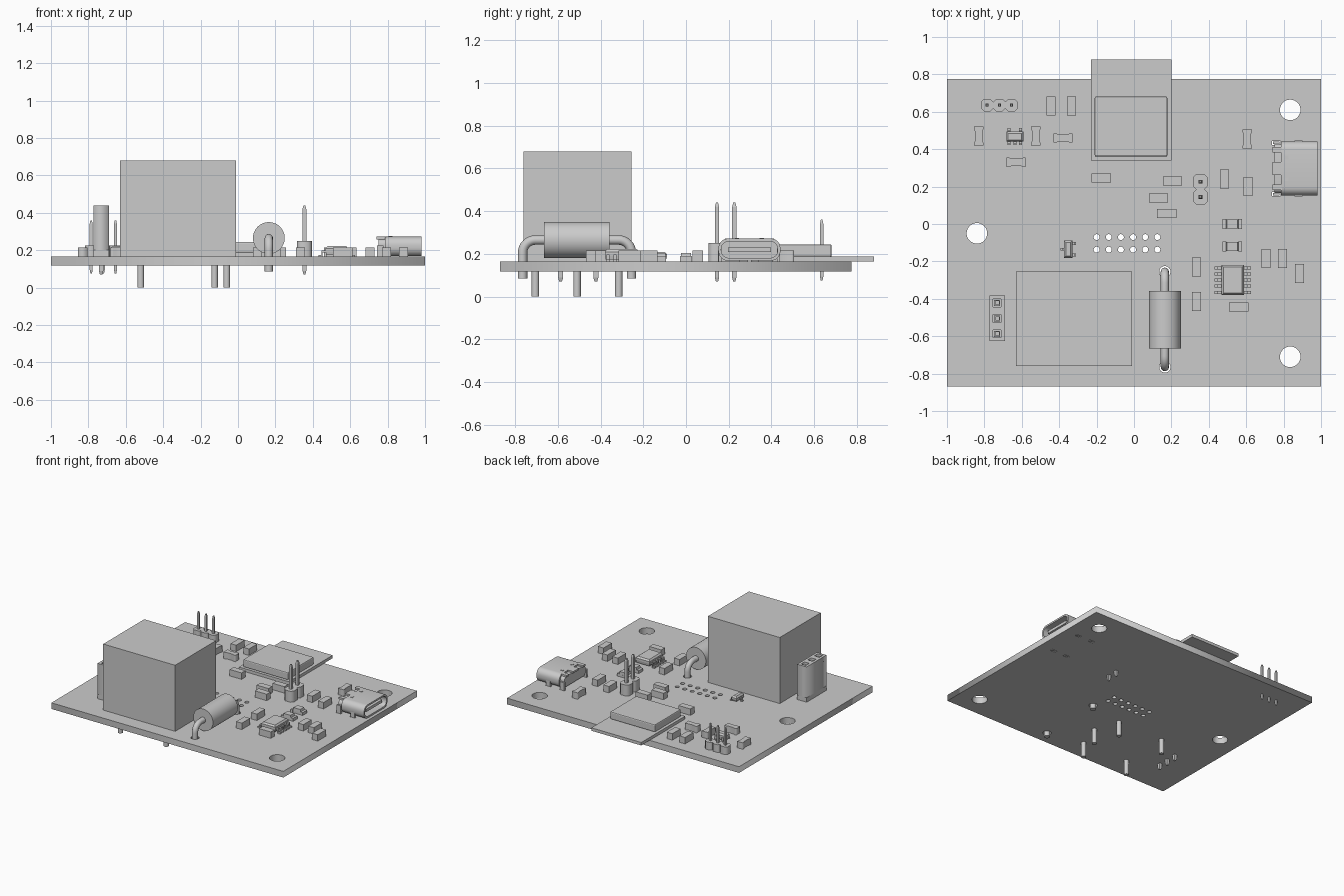
import bpy, bmesh, math
from mathutils import Vector, Matrix

if "Cube" in bpy.data.objects:
    bpy.data.objects.remove(bpy.data.objects["Cube"], do_unlink=True)

TOP, BOTTOM = 0.165, 0.117
grey = bpy.data.materials.new("plain grey")
grey.use_nodes = True
GREY = (0.6, 0.6, 0.6, 1)
grey.diffuse_color = GREY
grey.node_tree.nodes["Principled BSDF"].inputs["Base Color"].default_value = GREY


def finish(ob, smooth=False):
    bpy.ops.object.select_all(action="DESELECT")
    ob.select_set(True)
    bpy.context.view_layer.objects.active = ob
    if ob.type == "CURVE":
        bpy.ops.object.convert(target="MESH")
        ob = bpy.context.view_layer.objects.active
    ob.data.materials.clear()
    ob.data.materials.append(grey)
    if smooth:
        bpy.ops.object.shade_smooth_by_angle(angle=math.radians(35))
    return ob


def add_mesh(name, bm, smooth=False):
    bmesh.ops.recalc_face_normals(bm, faces=bm.faces)
    me = bpy.data.meshes.new(name)
    bm.to_mesh(me)
    bm.free()
    ob = bpy.data.objects.new(name, me)
    bpy.context.collection.objects.link(ob)
    return finish(ob, smooth)


def boxes(name, ranges, bevel=0):
    """One object from boxes given as (x0, x1, y0, y1, z0, z1)."""
    bm = bmesh.new()
    for x0, x1, y0, y1, z0, z1 in ranges:
        size = Matrix.Diagonal((x1 - x0, y1 - y0, z1 - z0, 1))
        mid = Matrix.Translation(((x0 + x1) / 2, (y0 + y1) / 2, (z0 + z1) / 2))
        bmesh.ops.create_cube(bm, size=1, matrix=mid @ size)
    if bevel:
        bmesh.ops.bevel(bm, geom=bm.edges[:], offset=bevel, segments=2, affect="EDGES", profile=0.5)
    return add_mesh(name, bm)


def stack(name, x, y, rings, sides=4):
    """Loft of square or round rings given as (half x, half y, z)."""
    bm = bmesh.new()
    k = math.sqrt(2) if sides == 4 else 1
    loops = [[bm.verts.new((x + k * hx * math.cos(a), y + k * hy * math.sin(a), z))
              for a in [math.tau * (i + 0.5) / sides for i in range(sides)]]
             for hx, hy, z in rings]
    for lo, hi in zip(loops, loops[1:]):
        for i in range(sides):
            j = (i + 1) % sides
            bm.faces.new((lo[i], lo[j], hi[j], hi[i]))
    bm.faces.new(loops[0])
    bm.faces.new(loops[-1])
    return add_mesh(name, bm, sides > 4)


def circle(x, y, r, n=32):
    return [(x + r * math.cos(math.tau * i / n), y + r * math.sin(math.tau * i / n)) for i in range(n)]


def rect(x, y, hx, hy):
    return [(x - hx, y - hy), (x + hx, y - hy), (x + hx, y + hy), (x - hx, y + hy)]


def slab(name, loops, lo, hi, sideways=False, smooth=False):
    """Filled outline with holes, extruded along z, or along x if sideways."""
    cu = bpy.data.curves.new(name, "CURVE")
    cu.dimensions, cu.fill_mode, cu.extrude = "2D", "BOTH", (hi - lo) / 2
    for pts in loops:
        sp = cu.splines.new("POLY")
        sp.points.add(len(pts) - 1)
        for p, (a, b) in zip(sp.points, pts):
            p.co = (a, b, 0, 1)
        sp.use_cyclic_u = True
    ob = bpy.data.objects.new(name, cu)
    bpy.context.collection.objects.link(ob)
    mid = (lo + hi) / 2
    ob.location = (mid, 0, 0) if sideways else (0, 0, mid)
    if sideways:
        ob.rotation_euler = (math.pi / 2, 0, math.pi / 2)
    return finish(ob, smooth)


def pin(name, x, y, r, z0, z1):
    stack(name, x, y, [(r / 2, r / 2, z0), (r, r, z0 + 0.02), (r, r, z1 - 0.02), (r / 2, r / 2, z1)])


# Circuit board with mounting holes, vias, lead holes and socket slots
LEAD_X, LEAD_Y = 0.165, (-0.765, -0.255)
USB_Y, USB_W = 0.297, 0.145
holes = [circle(x, y, 0.055) for x, y in ((0.835, 0.61), (0.835, -0.71), (-0.84, -0.05))]
holes += [circle(-0.2 + 0.065 * i, y, 0.016, 16) for i in range(6) for y in (-0.07, -0.137)]
holes += [circle(LEAD_X, y, 0.03, 24) for y in LEAD_Y]
tabs = [(x, USB_Y + s * (USB_W - 0.008)) for x in (0.76, 0.88) for s in (-1, 1)]
holes += [rect(x, y, 0.022, 0.011) for x, y in tabs]
slab("circuit_board", [[(-1, -0.87), (1, -0.87), (1, 0.775), (-1, 0.775)]] + holes, BOTTOM, TOP)

# Relay and its five legs
boxes("relay_case", [(-0.63, -0.01, -0.76, -0.255, TOP, 0.68)])
for x, y in ((-0.52, -0.705), (-0.52, -0.315), (-0.125, -0.705), (-0.125, -0.315), (-0.06, -0.51)):
    stack("relay_leg", x, y, [(0.018, 0.018, 0), (0.018, 0.018, TOP)], 16)

# Tall socket strip with three square openings
SOCKETS = (-0.587, -0.505, -0.422)
slab("socket_strip", [rect(-0.732, -0.504, 0.041, 0.122)] + [rect(-0.732, y, 0.021, 0.021) for y in SOCKETS], 0.2, 0.44)
boxes("socket_strip_base", [(-0.773, -0.691, -0.626, -0.382, TOP, 0.2)])
for y in SOCKETS:
    slab("socket_contact", [rect(-0.732, y, 0.016, 0.016), rect(-0.732, y, 0.009, 0.009)], 0.2, 0.425)
    pin("socket_pin", -0.732, y, 0.012, 0.07, 0.2)


# Pin headers with chamfered segments
def header(name, centres, half, top, pin_r, pin_low, pin_top):
    c = half * 0.55
    outline = [(half, -c), (half, c), (c, half), (-c, half), (-half, c), (-half, -c), (-c, -half), (c, -half)]
    for x, y in centres:
        slab(name + "_body", [[(x + a, y + b) for a, b in outline]], TOP, top)
        pin(name + "_pin", x, y, pin_r, pin_low, pin_top)


header("small_header", [(x, 0.635) for x in (-0.785, -0.72, -0.655)], 0.0325, 0.225, 0.008, 0.075, 0.36)
header("large_header", [(0.355, y) for y in (0.145, 0.226)], 0.0405, 0.25, 0.01, 0.07, 0.44)

# Radio module: carrier and shield lid
boxes("module_carrier", [(-0.23, 0.2, 0.34, 0.88, TOP, 0.188)])
boxes("module_shield", [(-0.21, 0.178, 0.36, 0.682, 0.186, 0.245)], 0.008)

# Axial component: body and bent leads
bm = bmesh.new()
turn = Matrix.Translation((LEAD_X, -0.512, 0.265)) @ Matrix.Rotation(math.pi / 2, 4, "X")
bmesh.ops.create_cone(bm, cap_ends=True, segments=48, radius1=0.085, radius2=0.085, depth=0.306, matrix=turn)
add_mesh("axial_body", bm, True)
for end, side in zip(LEAD_Y, (-1, 1)):
    bend = 0.06
    arc = [(end - side * bend * (1 - math.sin(a)), 0.265 - bend * (1 - math.cos(a)))
           for a in [math.pi / 2 * i / 8 for i in range(9)]]
    path = [(-0.512 + side * 0.14, 0.265)] + arc + [(end, 0.085)]
    cu = bpy.data.curves.new("axial_lead", "CURVE")
    cu.dimensions, cu.bevel_depth, cu.bevel_resolution, cu.use_fill_caps = "3D", 0.022, 4, True
    sp = cu.splines.new("POLY")
    sp.points.add(len(path) - 1)
    for p, (y, z) in zip(sp.points, path):
        p.co = (LEAD_X, y, z, 1)
    lead = bpy.data.objects.new("axial_lead", cu)
    bpy.context.collection.objects.link(lead)
    finish(lead, True)


# Port shell with rounded section, tongue, rear housing and tabs
def pill(hw, hh, r, zc=0.22):
    return [(USB_Y + sx * (hw - r) + r * math.cos(a), zc + sz * (hh - r) + r * math.sin(a))
            for q, (sx, sz) in enumerate(((1, 1), (-1, 1), (-1, -1), (1, -1)))
            for a in [math.pi / 2 * (q + i / 6) for i in range(7)]]


slab("port_shell", [pill(USB_W, 0.052, 0.045), pill(USB_W - 0.013, 0.039, 0.036)], 0.785, 0.98, True, True)
slab("port_rear_housing", [pill(USB_W - 0.014, 0.04, 0.03)], 0.75, 0.82, True, True)
boxes("port_tongue", [(0.8, 0.965, USB_Y - 0.1, USB_Y + 0.1, 0.209, 0.231)])
boxes("port_rear_flaps", [(0.74, 0.79, USB_Y + a, USB_Y + b, 0.258, 0.272)
                          for a, b in ((-0.115, -0.085), (-0.035, 0.035), (0.085, 0.115))])
boxes("port_springs", [(0.805, 0.825, USB_Y + s * 0.058 - 0.01, USB_Y + s * 0.058 + 0.01, 0.27, 0.275) for s in (-1, 1)])
boxes("port_tabs", [(x - 0.018, x + 0.018, y - 0.007, y + 0.007, BOTTOM, 0.225) for x, y in tabs])

# Small chips: upright and lying, plain or waisted
UPRIGHT = ((-0.445, 0.63), (-0.335, 0.63), (0.485, 0.24), (0.61, 0.2), (0.335, -0.23), (0.335, -0.415),
           (0.705, -0.185), (0.795, -0.185), (0.885, -0.265))
LYING = ((-0.175, 0.245), (0.205, 0.23), (0.13, 0.14), (0.175, 0.055), (0.56, -0.445))
for points, hx, hy in ((UPRIGHT, 0.024, 0.051), (LYING, 0.051, 0.024)):
    for x, y in points:
        boxes("chip", [(x - hx, x + hx, y - hy, y + hy, TOP, 0.215)])
for x, y, upright in ((-0.83, 0.47, 1), (-0.525, 0.47, 1), (0.605, 0.455, 1), (-0.38, 0.46, 0), (-0.63, 0.33, 0)):
    half = [(-0.051, -0.025), (-0.038, -0.025), (-0.022, -0.019), (0.022, -0.019), (0.038, -0.025), (0.051, -0.025)]
    pts = half + [(-a, -b) for a, b in half]
    slab("waisted_chip", [[(x + b, y - a) if upright else (x + a, y + b) for a, b in pts]], TOP, 0.215)

# Indicator lamps with end caps and a lens
for y in (0, -0.12):
    boxes("lamp_base", [(0.475, 0.575, y - 0.025, y + 0.025, TOP, 0.183)])
    boxes("lamp_caps", [(x, x + 0.018, y - 0.027, y + 0.027, TOP, 0.188) for x in (0.473, 0.559)])
    stack("lamp_lens", 0.525, y, [(0.034, 0.025, 0.18), (0.028, 0.024, 0.205)])


# Leaded packages: chamfered body and stepped legs
def package(name, x, y, hx, hy, top, legs, reach, along_x):
    low, mid = TOP + 0.008, (TOP + top) / 2
    stack(name + "_body", x, y, [(hx - 0.004, hy - 0.004, low), (hx, hy, mid), (hx, hy, top - 0.012),
                                 (hx - 0.01, hy - 0.01, top)])
    half = hx if along_x else hy
    parts = []
    for side, t in legs:
        for a, b, z0, z1 in ((half - 0.005, half + reach * 0.5, mid - 0.005, mid + 0.004),
                             (half + reach * 0.4, half + reach * 0.55, TOP, mid + 0.004),
                             (half + reach * 0.4, half + reach, TOP, TOP + 0.009)):
            u0, u1 = sorted((side * a, side * b))
            parts.append((x + u0, x + u1, y + t - 0.008, y + t + 0.008, z0, z1) if along_x
                         else (x + t - 0.008, x + t + 0.008, y + u0, y + u1, z0, z1))
    boxes(name + "_legs", parts)


package("driver_chip", 0.528, -0.3, 0.06, 0.08, 0.222,
        [(s, 0.0325 * i) for s in (-1, 1) for i in range(-2, 3)], 0.038, True)
package("regulator", -0.637, 0.467, 0.046, 0.027, 0.22,
        [(-1, -0.03), (-1, 0), (-1, 0.03), (1, -0.03), (1, 0.03)], 0.018, False)
package("transistor", -0.352, -0.135, 0.022, 0.046, 0.21, [(1, -0.03), (1, 0.03), (-1, 0)], 0.02, True)
